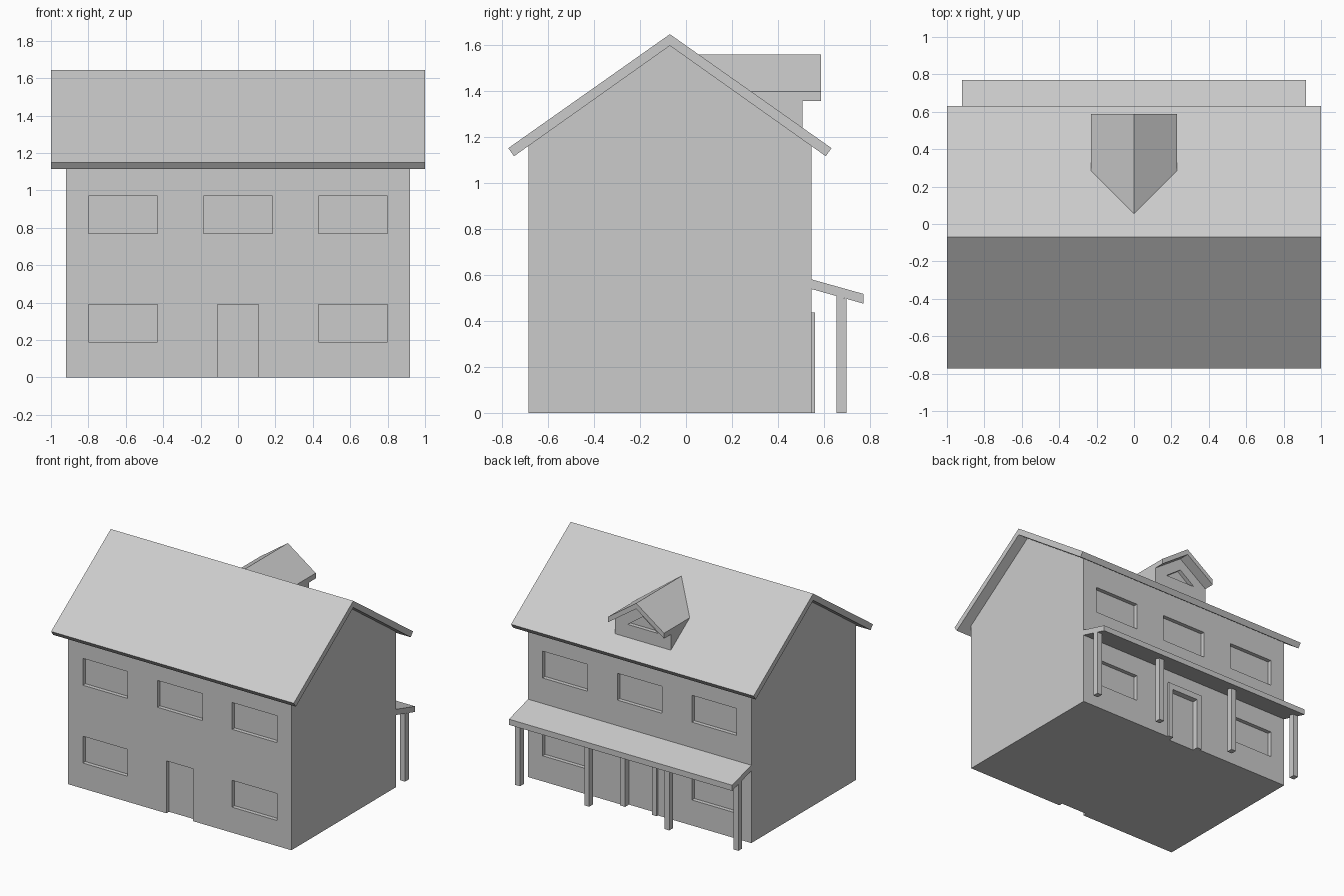
import bpy
import bmesh
from mathutils import Vector

cube = bpy.data.objects.get("Cube")
if cube:
    bpy.data.objects.remove(cube, do_unlink=True)

grey = bpy.data.materials.new("plain_grey")
grey.use_nodes = True
COLOUR = (0.6, 0.6, 0.6, 1)
grey.diffuse_color = COLOUR
grey.node_tree.nodes["Principled BSDF"].inputs["Base Color"].default_value = COLOUR


def prism(name, profile, axis, start, end):
    """Extrude a 2D profile along x (profile is y,z) or y (profile is x,z)."""
    bm = bmesh.new()
    place = (lambda a, b: (start, a, b)) if axis == "x" else (lambda a, b: (a, start, b))
    face = bm.faces.new([bm.verts.new(place(a, b)) for a, b in profile])
    moved = bmesh.ops.extrude_face_region(bm, geom=[face])["geom"]
    step = Vector((end - start, 0, 0) if axis == "x" else (0, end - start, 0))
    bmesh.ops.translate(bm, vec=step, verts=[v for v in moved if isinstance(v, bmesh.types.BMVert)])
    bmesh.ops.recalc_face_normals(bm, faces=bm.faces)
    mesh = bpy.data.meshes.new(name)
    bm.to_mesh(mesh)
    bm.free()
    mesh.materials.append(grey)
    obj = bpy.data.objects.new(name, mesh)
    bpy.context.collection.objects.link(obj)
    return obj


def box(name, x0, x1, y0, y1, z0, z1):
    return prism(name, [(x0, z0), (x1, z0), (x1, z1), (x0, z1)], "y", y0, y1)


def carve(target, cutters):
    """Cut recesses into the target and drop the cutters."""
    bpy.context.view_layer.objects.active = target
    for cutter in cutters:
        cutter.hide_render = True
        mod = target.modifiers.new("recess", "BOOLEAN")
        mod.operation = "DIFFERENCE"
        mod.solver = "EXACT"
        mod.object = cutter
        bpy.ops.object.modifier_apply(modifier=mod.name)
        bpy.data.objects.remove(cutter, do_unlink=True)


FRONT, BACK, RIDGE = -0.685, 0.545, -0.07
DEPTH = 0.03

# Gabled house body
walls = prism("house_walls", [(FRONT, 0), (BACK, 0), (BACK, 1.16), (RIDGE, 1.595), (FRONT, 1.16)],
              "x", -0.92, 0.92)

# Recessed windows and doors on both long sides
cutters = []
for y0, y1 in ((FRONT - 0.1, FRONT + DEPTH), (BACK - DEPTH, BACK + 0.1)):
    for x in (-0.615, 0, 0.615):
        cutters.append(box("window_cutter", x - 0.185, x + 0.185, y0, y1, 0.77, 0.97))
        if x:
            cutters.append(box("window_cutter", x - 0.185, x + 0.185, y0, y1, 0.19, 0.39))
    cutters.append(box("door_cutter", -0.11, 0.11, y0, y1, -0.1, 0.39))
carve(walls, cutters)

# Main roof, a folded slab with square-cut eaves
prism("main_roof", [(RIDGE, 1.645), (0.632, 1.15), (0.607, 1.115), (RIDGE, 1.595),
                    (-0.747, 1.115), (-0.772, 1.15)], "x", -1, 1)

# Back door frame
prism("back_door_frame", [(-0.15, 0), (-0.15, 0.435), (0.15, 0.435), (0.15, 0),
                          (0.11, 0), (0.11, 0.39), (-0.11, 0.39), (-0.11, 0)],
      "y", BACK, 0.56)

# Porch roof and posts
prism("porch_roof", [(BACK, 0.58), (0.77, 0.517), (0.77, 0.475), (BACK, 0.538)], "x", -0.92, 0.92)
for x in (-0.9, -0.33, 0.33, 0.9):
    prism("porch_post", [(0.653, 0), (0.697, 0), (0.697, 0.495), (0.653, 0.508)],
          "x", x - 0.02, x + 0.02)

# Dormer body with a recessed triangular window
dormer = prism("dormer_body", [(-0.23, 1.215), (0.23, 1.215), (0.23, 1.355), (0, 1.515), (-0.23, 1.355)],
               "y", 0.1, 0.507)
carve(dormer, [prism("dormer_window_cutter", [(-0.125, 1.335), (0.125, 1.335), (0, 1.425)],
                     "y", 0.507 - DEPTH, 0.6)])

# Dormer roof
prism("dormer_roof", [(-0.23, 1.355), (-0.23, 1.395), (0, 1.557), (0.23, 1.395), (0.23, 1.355), (0, 1.515)],
      "y", 0, 0.587)
